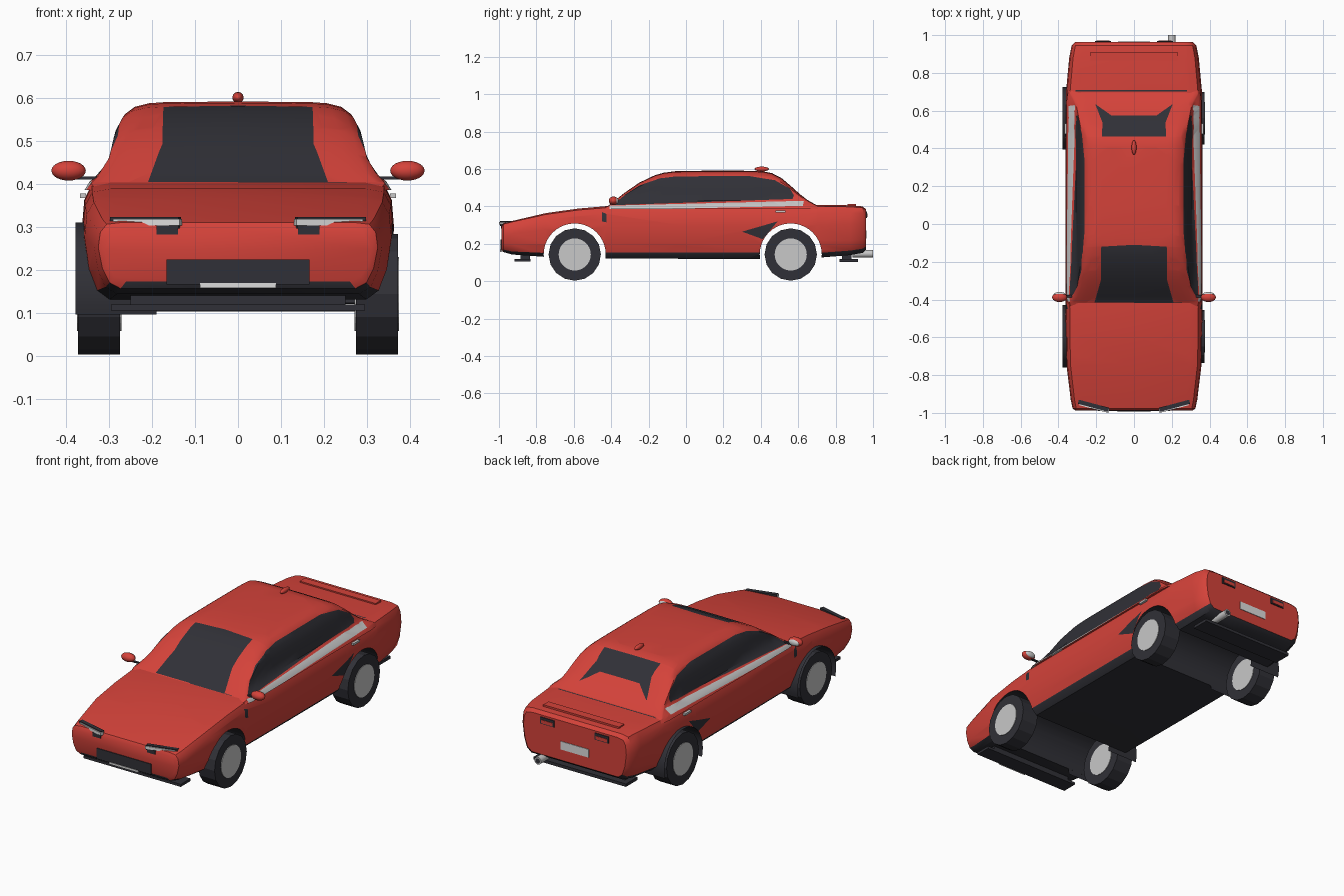
import bpy, bmesh, math
from mathutils import Vector

if "Cube" in bpy.data.objects:
    bpy.data.objects.remove(bpy.data.objects["Cube"])

DARK, RED, SILVER, WHITE = range(4)


def material(name, rgb):
    m = bpy.data.materials.new(name)
    m.use_nodes = True
    m.diffuse_color = (*rgb, 1)
    m.node_tree.nodes["Principled BSDF"].inputs["Base Color"].default_value = (*rgb, 1)
    return m


MATS = [material("dark trim", (.03, .03, .038)), material("red paint", (.66, .055, .042)),
        material("silver", (.58, .58, .58)), material("white plate", (.72, .72, .72))]


def finish(bm, name, mat=None, angle=35):
    """Turn a bmesh into a shaded object with the shared material slots."""
    if mat is not None:
        for f in bm.faces:
            f.material_index = mat
    me = bpy.data.meshes.new(name)
    bm.to_mesh(me)
    bm.free()
    for m in MATS:
        me.materials.append(m)
    ob = bpy.data.objects.new(name, me)
    bpy.context.collection.objects.link(ob)
    smooth(ob, angle)
    return ob


def smooth(ob, angle):
    bpy.ops.object.select_all(action='DESELECT')
    ob.select_set(True)
    bpy.context.view_layer.objects.active = ob
    if angle:
        bpy.ops.object.shade_smooth_by_angle(angle=math.radians(angle))


def box(name, mat, center, size, yaw=0):
    bm = bmesh.new()
    bmesh.ops.create_cube(bm, size=1)
    bmesh.ops.scale(bm, vec=size, verts=bm.verts)
    ob = finish(bm, name, mat, 0)
    ob.location, ob.rotation_euler = center, (0, 0, yaw)
    return ob


def cylinder(name, mat, center, r, length, axis="x", sides=16, angle=0):
    bm = bmesh.new()
    bmesh.ops.create_cone(bm, cap_ends=True, segments=sides, radius1=r, radius2=r, depth=length)
    ob = finish(bm, name, mat, angle)
    ob.location = center
    ob.rotation_euler = (0, math.pi / 2, 0) if axis == "x" else (math.pi / 2, 0, 0)
    return ob


def ellipsoid(name, mat, center, radii):
    bm = bmesh.new()
    bmesh.ops.create_uvsphere(bm, u_segments=20, v_segments=12, radius=1)
    bmesh.ops.scale(bm, vec=radii, verts=bm.verts)
    ob = finish(bm, name, mat, 60)
    ob.location = center
    return ob


def loft(rings, closed=True):
    bm = bmesh.new()
    vs = [[bm.verts.new(p) for p in r] for r in rings]
    n = len(rings[0])
    for a, b in zip(vs, vs[1:]):
        for i in range(n if closed else n - 1):
            j = (i + 1) % n
            bm.faces.new((a[i], a[j], b[j], b[i]))
    if closed:
        bm.faces.new(vs[0])
        bm.faces.new(vs[-1])
    bmesh.ops.recalc_face_normals(bm, faces=bm.faces)
    return bm


def mirrored(half, y):
    """Full ring from half-section points running bottom centre to top centre."""
    return [(x, y, z) for x, z in half] + [(-x, y, z) for x, z in half[-2:0:-1]]


def paint(bm, poly, axes, mat, where):
    """Cut a convex outline into the surface and colour the faces inside it."""
    a, b = axes
    mid = [sum(p[k] for p in poly) / len(poly) for k in (0, 1)]
    planes = []

    def inside():
        return [f for f in bm.faces if where(f.calc_center_median()) and
                all((f.calc_center_median() - c).dot(n) > 0 for c, n in planes)]
    for p, q in zip(poly, poly[1:] + poly[:1]):
        co, no = Vector(), Vector()
        co[a], co[b] = p
        no[a], no[b] = p[1] - q[1], q[0] - p[0]
        if no[a] * (mid[0] - p[0]) + no[b] * (mid[1] - p[1]) < 0:
            no.negate()
        fs = inside()
        geom = fs + list({e for f in fs for e in f.edges}) + list({v for f in fs for v in f.verts})
        bmesh.ops.bisect_plane(bm, geom=geom, plane_co=co, plane_no=no, dist=1e-5)
        planes.append((co, no))
    for f in inside():
        f.material_index = mat


SIDE, TOP = (1, 2), (0, 1)
WHEELS_Y, AXLE_Z, ARCH_R = (-.595, .56), .143, .166

# lower body: y, half width, bottom, top
stations = [(-.987, .31, .172, .292), (-.977, .325, .156, .31), (-.93, .335, .143, .322),
            (-.75, .357, .13, .364), (-.58, .361, .125, .388), (-.42, .362, .122, .402),
            (0, .363, .12, .403), (.4, .363, .12, .405), (.7, .36, .125, .408),
            (.88, .343, .14, .406), (.945, .33, .152, .4), (.963, .312, .168, .384)]
section = [(0, 0), (.84, 0), (.92, .09), (.97, .3), (1, .62), (.985, .85), (.94, .97), (.82, 1), (0, 1)]
bm = loft([mirrored([(w * u, b + (t - b) * v) for u, v in section], y) for y, w, b, t in stations])
bm.normal_update()
for f in bm.faces:
    f.material_index = DARK if f.normal.z < -.5 else RED
flank = lambda c: abs(c.x) > .25
paint(bm, [(-.45, .1), (.43, .1), (.43, .153), (-.45, .153)], SIDE, DARK, flank)
paint(bm, [(.3, .265), (.49, .32), (.41, .225)], SIDE, DARK, flank)
paint(bm, [(-.45, .37), (-.425, .36), (-.425, .315), (-.45, .32)], SIDE, DARK, flank)
paint(bm, [(-.31, .702), (.28, .702), (.28, .709), (-.31, .709)], TOP, DARK, lambda c: c.z > .38)
body = finish(bm, "body", None, 0)

# wheel tunnels cut right through the body
for y in WHEELS_Y:
    cutter = cylinder("arch_cutter", DARK, (0, y, AXLE_Z), ARCH_R, 1, sides=40)
    cutter.hide_render = True
    bpy.context.view_layer.update()
    mod = body.modifiers.new("arch", 'BOOLEAN')
    mod.operation, mod.solver, mod.object = 'DIFFERENCE', 'EXACT', cutter
    smooth(body, 0)
    bpy.ops.object.modifier_apply(modifier=mod.name)
    bpy.data.objects.remove(cutter)
smooth(body, 35)

# cabin
outline = [(.385, .357), (.405, .345), (.43, .308), (.47, .297), (.52, .286), (.555, .268), (.6, .23)]


def side_x(z):
    for (z0, x0), (z1, x1) in zip(outline, outline[1:]):
        if z <= z1:
            return x0 + (x1 - x0) * (z - z0) / (z1 - z0)
    return outline[-1][1]


def cabin_ring(y, h, k=1):
    z = lambda f: .385 + (h - .385) * f
    pts = [(0, .385)] + [(side_x(z(f)) * k, z(f)) for f in (0, .1, .22, .4, .6, .75, .86)]
    pts += [((side_x(z(.86)) - d) * k, z(f)) for d, f in ((.022, .94), (.055, .98), (.09, .992))]
    return mirrored(pts + [(0, z(1))], y)


profile = [(-.44, .393, .95), (-.415, .404, .985), (-.385, .428), (-.33, .472), (-.25, .527), (-.166, .567),
           (-.12, .58), (-.06, .588), (.1, .591), (.3, .591), (.41, .588), (.46, .578), (.51, .552),
           (.56, .51), (.61, .465), (.65, .434), (.69, .411, .985), (.72, .395, .95)]
bm = loft([cabin_ring(*p) for p in profile])
for f in bm.faces:
    f.material_index = RED
side = lambda c: abs(c.x) > .2
paint(bm, [(-.39, .41), (-.33, .458), (-.25, .512), (-.14, .55), (-.05, .561), (.34, .562), (.475, .54),
           (.555, .495), (.577, .46), (.57, .44), (-.38, .407)], SIDE, DARK, side)
paint(bm, [(-.41, .38), (.625, .403), (.63, .43), (-.41, .404)], SIDE, SILVER, side)
up = lambda c: c.z > .4
paint(bm, [(-.173, -.1), (0, -.11), (.173, -.1), (.176, -.3), (-.176, -.3)], TOP, DARK, up)
paint(bm, [(-.176, -.3), (.176, -.3), (.21, -.418), (-.21, -.418)], TOP, DARK, up)
paint(bm, [(-.17, .463), (.17, .463), (.165, .575), (-.165, .575)], TOP, DARK, up)
for s in (-1, 1):
    paint(bm, [(s * .168, .54), (s * .205, .635), (s * .12, .575)], TOP, DARK, up)
finish(bm, "cabin", None, 40)

# wheels and the protruding arch liners
for y, end in zip(WHEELS_Y, ("front", "rear")):
    for s, hand in ((1, "left"), (-1, "right")):
        cylinder(f"{end}_{hand}_tyre", DARK, (s * .323, y, AXLE_Z), .14, .098)
        cylinder(f"{end}_{hand}_hub", SILVER, (s * .323, y, AXLE_Z), .086, .104, sides=28)
    arc = [-.29 + (math.pi + .58) * i / 28 for i in range(29)]
    finish(loft([[(x, y + ARCH_R * math.cos(a), AXLE_Z + ARCH_R * math.sin(a)) for a in arc]
                 for x in (-.378, -.19)], closed=False), f"{end}_arch_liner", DARK)

# parts repeated on both sides
for s, hand in ((1, "left"), (-1, "right")):
    ellipsoid(f"{hand}_mirror", RED, (s * .394, -.388, .43), (.04, .025, .023))
    ellipsoid(f"{hand}_mirror_glass", SILVER, (s * .394, -.372, .43), (.031, .012, .017))
    box(f"{hand}_mirror_stalk", DARK, (s * .355, -.383, .413), (.06, .012, .007))
    box(f"{hand}_door_handle", SILVER, (s * .361, .505, .372), (.014, .055, .011))
    box(f"{hand}_headlight_housing", DARK, (s * .215, -.962, .309), (.165, .022, .026), s * .26)
    box(f"{hand}_headlight", WHITE, (s * .21, -.969, .31), (.16, .022, .015), s * .26)
    box(f"{hand}_fog_lamp", DARK, (s * .165, -.98, .292), (.05, .02, .022))
    box(f"{hand}_tail_light_frame", DARK, (s * .165, .957, .356), (.085, .022, .036))
    box(f"{hand}_tail_light", RED, (s * .165, .96, .352), (.068, .022, .018))

# bumpers, plates, spoiler, exhaust and roof aerial
box("front_grille", DARK, (0, -.982, .194), (.332, .018, .058))
box("front_plate", WHITE, (0, -.987, .163), (.176, .014, .011))
box("front_splitter", DARK, (0, -.875, .112), (.59, .085, .014))
box("front_splitter_mount", DARK, (0, -.86, .125), (.5, .05, .03))
box("rear_diffuser", DARK, (0, .87, .11), (.56, .1, .016))
box("rear_diffuser_mount", DARK, (0, .86, .127), (.5, .05, .03))
box("rear_plate", WHITE, (0, .962, .25), (.17, .008, .045))
box("spoiler", RED, (0, .887, .404), (.46, .045, .018))
cylinder("exhaust_pipe", SILVER, (.2, .945, .147), .02, .11, "y", 20, 40)
cylinder("exhaust_opening", DARK, (.2, .998, .147), .014, .005, "y", 20)
ellipsoid("roof_aerial", RED, (0, .405, .6), (.013, .038, .013))
